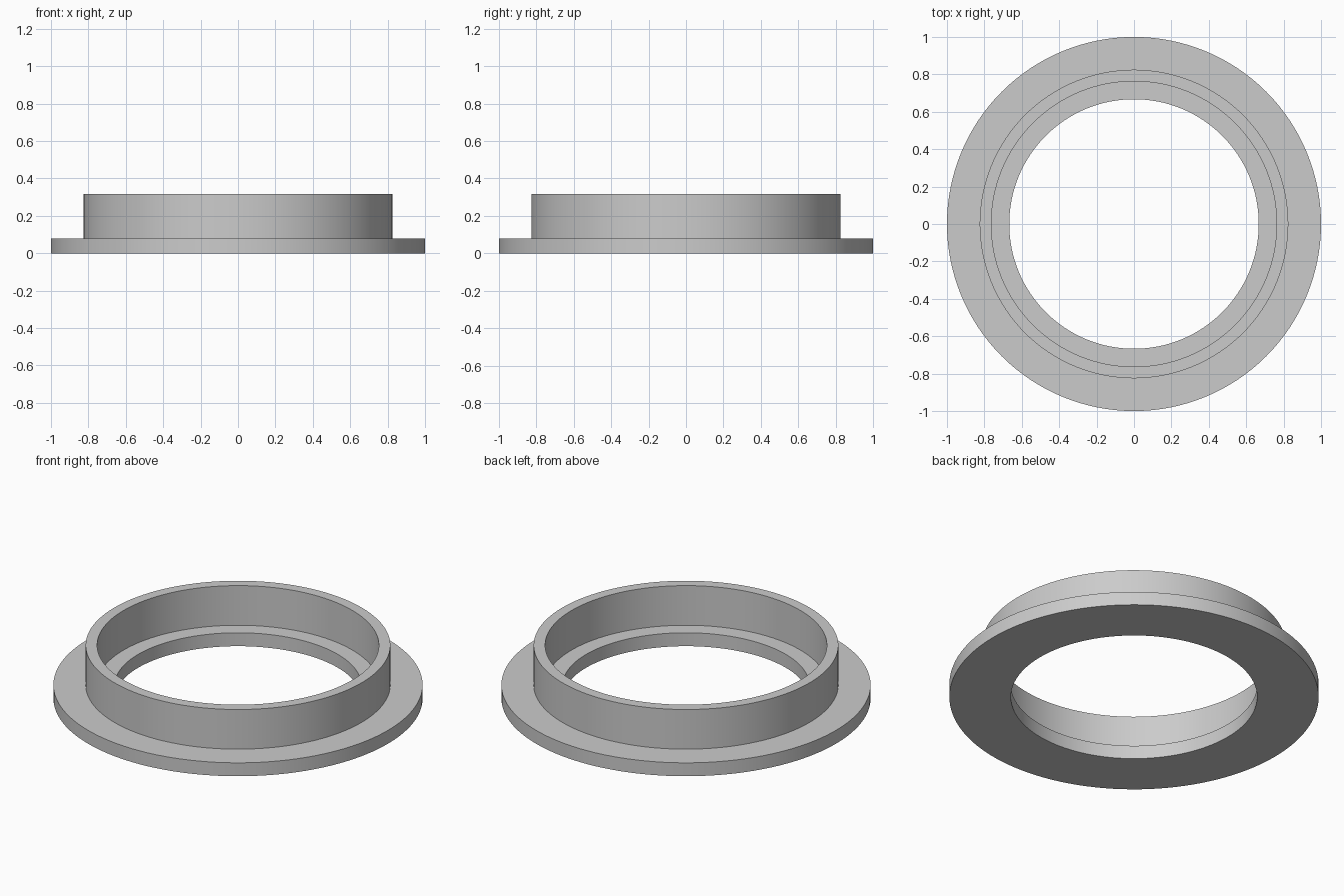
import bpy
import bmesh
import math

cube = bpy.data.objects.get("Cube")
if cube:
    bpy.data.objects.remove(cube, do_unlink=True)

SEGMENTS = 128
BORE, COLLAR_INNER, COLLAR_OUTER, FLANGE = 0.667, 0.763, 0.825, 1.0
FLANGE_TOP, COLLAR_TOP = 0.08, 0.317

# Single plain grey
grey = bpy.data.materials.new("plain_grey")
grey.use_nodes = True
colour = (0.6, 0.6, 0.6, 1)
grey.diffuse_color = colour
grey.node_tree.nodes["Principled BSDF"].inputs["Base Color"].default_value = colour


def turned_part(name, profile):
    """Revolve a closed (radius, height) profile around z."""
    bm = bmesh.new()
    rings = []
    for i in range(SEGMENTS):
        a = math.tau * i / SEGMENTS
        rings.append([bm.verts.new((r * math.cos(a), r * math.sin(a), z))
                      for r, z in profile])
    count = len(profile)
    for i, ring in enumerate(rings):
        following = rings[(i + 1) % SEGMENTS]
        for j in range(count):
            k = (j + 1) % count
            bm.faces.new((ring[j], following[j], following[k], ring[k]))
    bmesh.ops.recalc_face_normals(bm, faces=bm.faces)
    mesh = bpy.data.meshes.new(name)
    bm.to_mesh(mesh)
    bm.free()
    mesh.materials.append(grey)
    obj = bpy.data.objects.new(name, mesh)
    bpy.context.collection.objects.link(obj)
    bpy.ops.object.select_all(action="DESELECT")
    obj.select_set(True)
    bpy.context.view_layer.objects.active = obj
    bpy.ops.object.shade_smooth_by_angle(angle=math.radians(30))
    return obj


# Flat flange with an upright collar and a seat ledge inside it
turned_part("flanged_collar", [
    (BORE, 0), (FLANGE, 0), (FLANGE, FLANGE_TOP),
    (COLLAR_OUTER, FLANGE_TOP), (COLLAR_OUTER, COLLAR_TOP),
    (COLLAR_INNER, COLLAR_TOP), (COLLAR_INNER, FLANGE_TOP),
    (BORE, FLANGE_TOP),
])
